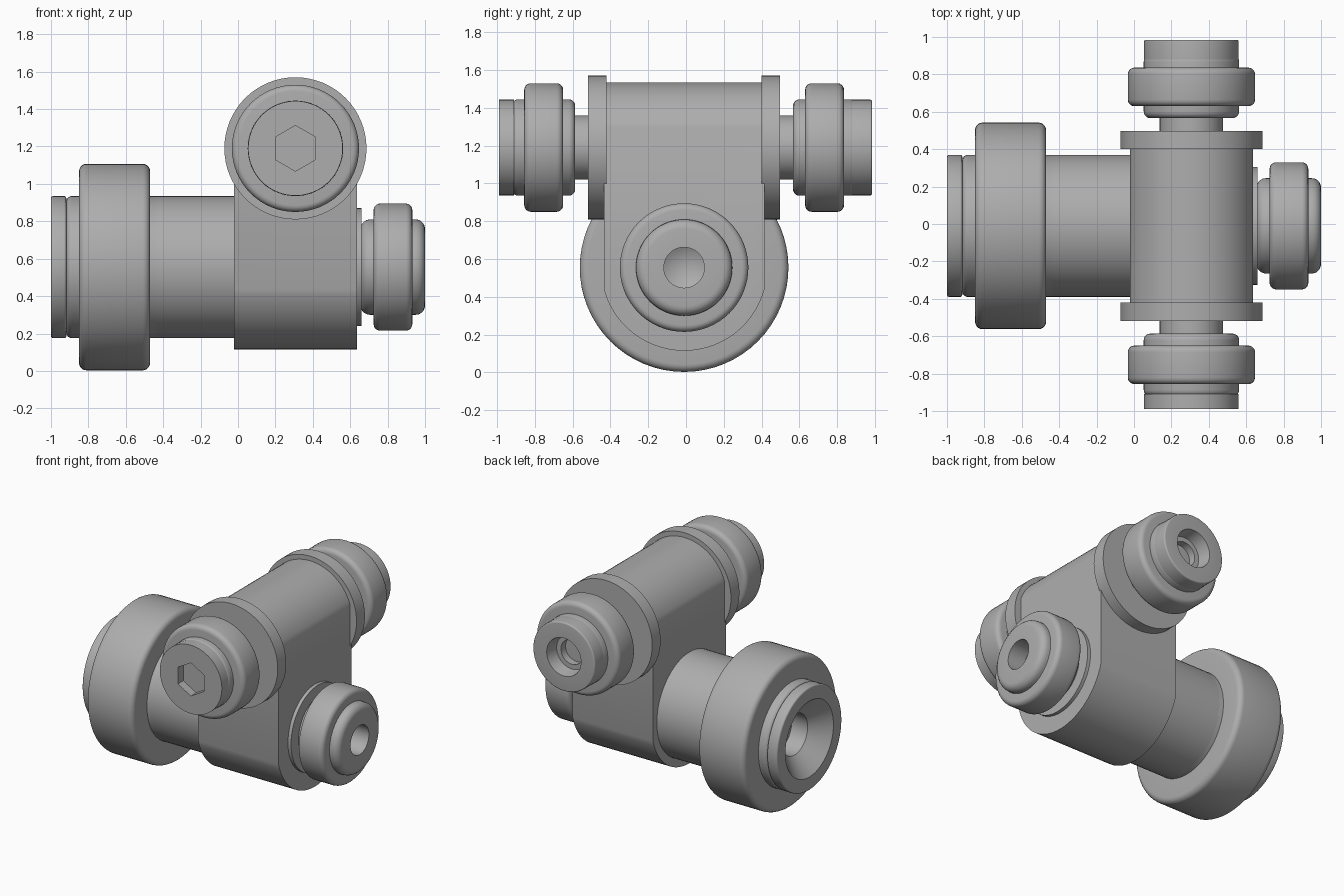
import bpy, bmesh
from math import cos, sin, pi, acos, radians
from mathutils import Vector

if "Cube" in bpy.data.objects:
    bpy.data.objects.remove(bpy.data.objects["Cube"], do_unlink=True)

grey = bpy.data.materials.new("metal grey")
grey.use_nodes = True
COLOUR = (0.42, 0.42, 0.42, 1)
grey.diffuse_color = COLOUR
grey.node_tree.nodes["Principled BSDF"].inputs["Base Color"].default_value = COLOUR


def finish(name, bm):
    bmesh.ops.recalc_face_normals(bm, faces=bm.faces)
    mesh = bpy.data.meshes.new(name)
    bm.to_mesh(mesh)
    bm.free()
    mesh.materials.append(grey)
    ob = bpy.data.objects.new(name, mesh)
    bpy.context.collection.objects.link(ob)
    smooth(ob)
    return ob


def select(ob):
    bpy.ops.object.select_all(action='DESELECT')
    ob.select_set(True)
    bpy.context.view_layer.objects.active = ob


def smooth(ob):
    select(ob)
    bpy.ops.object.shade_smooth_by_angle(angle=radians(32))


def lathe(name, profile, origin, axis, steps=64):
    """Spin (distance, radius) points around an axis."""
    o, d = Vector(origin), Vector(axis)
    bm = bmesh.new()
    vs = [bm.verts.new(o + d * t + Vector((0, 0, r))) for t, r in profile]
    es = [bm.edges.new(pair) for pair in zip(vs, vs[1:])]
    bmesh.ops.spin(bm, geom=vs + es, cent=o, axis=d, angle=2 * pi, steps=steps)
    bmesh.ops.remove_doubles(bm, verts=bm.verts, dist=0.0005)
    return finish(name, bm)


def disc(a, b, r, bevel=0.0, bore=()):
    """Profile of a solid disc from a to b, with rounded rims and a bore at b."""
    pts = [(a, 0)]
    if bevel:
        arc = [(bevel * (1 - cos(i * pi / 10)), bevel * (1 - sin(i * pi / 10))) for i in range(6)]
        pts += [(a + x, r - y) for x, y in arc]
        pts += [(b - x, r - y) for x, y in reversed(arc)]
    else:
        pts += [(a, r), (b, r)]
    return pts + (list(bore) or [(b, 0)])


def extrude(name, outline, vector):
    bm = bmesh.new()
    face = bm.faces.new([bm.verts.new(p) for p in outline])
    geom = bmesh.ops.extrude_face_region(bm, geom=[face])["geom"]
    bmesh.ops.translate(bm, vec=vector, verts=[g for g in geom if isinstance(g, bmesh.types.BMVert)])
    return finish(name, bm)


def cut(ob, tool, operation):
    mod = ob.modifiers.new("cut", 'BOOLEAN')
    mod.operation, mod.object, mod.solver = operation, tool, 'EXACT'
    select(ob)
    bpy.ops.object.modifier_apply(modifier=mod.name)
    bpy.data.objects.remove(tool, do_unlink=True)
    smooth(ob)


def arc(r, half, n=28):
    """Shallow arch of radius r clipped at +-half, as (across, up) points."""
    start = acos(half / r)
    angles = [start + (pi - 2 * start) * i / n for i in range(n + 1)]
    return [(r * cos(a), r * sin(a)) for a in angles]


Y0 = -0.01
LOW = (0, Y0, 0.555)       # axis of the lower fittings
HIGH = (0.307, Y0, 1.19)   # axis of the upper fittings

# Body: arched top along y crossed with a rounded bottom along x
top = [(0.307 + x, -1, 1.19 + z) for x, z in arc(0.345, 0.328)]
body = extrude("body", top + [(-0.021, -1, 0), (0.635, -1, 0)], (0, 2, 0))
bottom = [(-1, Y0 + y, 0.555 - z) for y, z in arc(0.44, 0.424)]
tool = extrude("body_cutter", bottom + [(-1, Y0 - 0.424, 2), (-1, Y0 + 0.424, 2)], (2, 0, 0))
cut(body, tool, 'INTERSECT')

# Upper fittings, mirrored front and back
for side, s in (("front", -1), ("back", 1)):
    axis = (0, s, 0)
    lathe(side + "_flange", disc(0.41, 0.508, 0.38), HIGH, axis)
    lathe(side + "_neck", disc(0.5, 0.6, 0.17), HIGH, axis)
    lathe(side + "_sleeve", disc(0.576, 0.912, 0.255, 0.035), HIGH, axis)
    lathe(side + "_nut", disc(0.64, 0.846, 0.34, 0.035), HIGH, axis)

# Front plug with a hexagonal socket
plug = lathe("front_plug", disc(0.9, 0.978, 0.253), HIGH, (0, -1, 0))
socket = lathe("socket_cutter", disc(0.915, 1.1, 0.122), HIGH, (0, -1, 0), steps=6)
cut(plug, socket, 'DIFFERENCE')

# Back end cap with a stepped bore
lathe("back_cap", disc(0.8, 0.995, 0.253, 0.01,
      [(0.995, 0.14), (0.9, 0.125), (0.9, 0.09), (0.82, 0.09), (0.82, 0)]), HIGH, (0, 1, 0))
bpy.data.objects.remove(bpy.data.objects["back_sleeve"], do_unlink=True)
lathe("back_sleeve", disc(0.576, 0.912, 0.255, 0.035,
      [(0.912, 0.2), (0.78, 0.2), (0.78, 0)]), HIGH, (0, 1, 0))

# Small fitting on the +x side, with a drilled hole
right = (1, 0, 0)
lathe("small_plate", disc(0.6, 0.66, 0.315), LOW, right)
lathe("small_sleeve", disc(0.655, 1.0, 0.255, 0.05,
      [(1.0, 0.107), (0.86, 0.107), (0.8, 0)]), LOW, right)
lathe("small_nut", disc(0.725, 0.932, 0.34, 0.035), LOW, right).hide_render = False
bpy.data.objects.remove(bpy.data.objects["small_nut"], do_unlink=True)
lathe("small_nut", [(0.725, 0.2)] + disc(0.725, 0.932, 0.34, 0.035)[1:-1]
      + [(0.932, 0.2), (0.725, 0.2)], LOW, right)

# Large fitting on the -x side, with a countersunk bore
left = (-1, 0, 0)
lathe("large_pipe", disc(0.0, 0.44, 0.38), LOW, left)
lathe("large_sleeve", disc(0.405, 0.918, 0.38, 0.03,
      [(0.918, 0.32), (0.6, 0.32), (0.6, 0)]), LOW, left)
lathe("large_nut", [(0.47, 0.34)] + disc(0.47, 0.85, 0.552, 0.04)[1:-1]
      + [(0.85, 0.34), (0.47, 0.34)], LOW, left)
lathe("large_cap", disc(0.62, 1.0, 0.33, 0, [(1.0, 0.28), (0.88, 0.15),
      (0.75, 0.15), (0.75, 0.11), (0.65, 0.11), (0.65, 0)]), LOW, left)
lathe("large_cap_rim", [(0.915, 0.32)] + disc(0.918, 1.0, 0.38, 0.012)[1:-1]
      + [(1.0, 0.32), (0.915, 0.32)], LOW, left)
